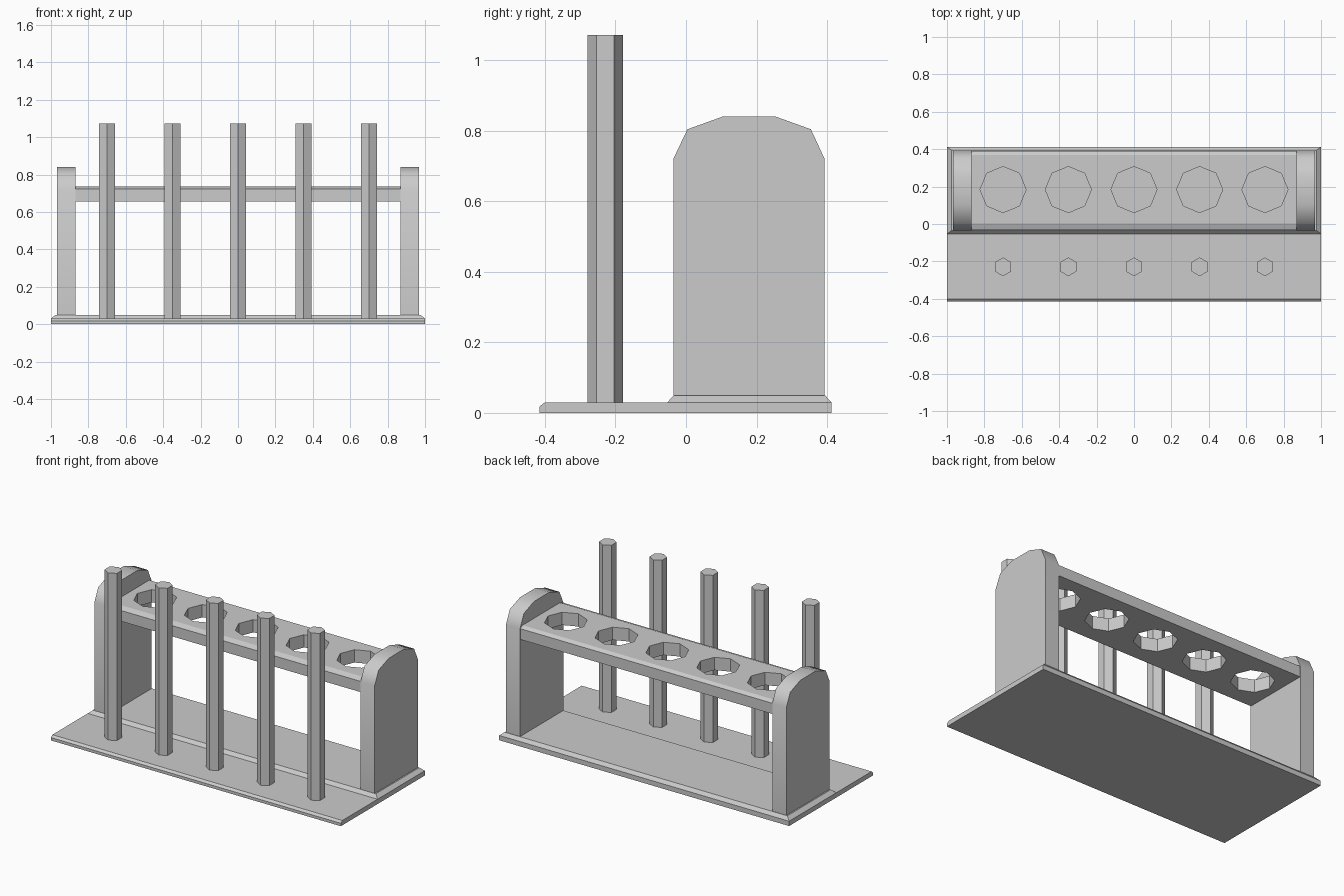
import bpy, bmesh, math
from mathutils import Matrix

cube = bpy.data.objects.get("Cube")
if cube:
    bpy.data.objects.remove(cube, do_unlink=True)

# Single plain grey material
GREY = (0.6, 0.6, 0.6, 1.0)
grey = bpy.data.materials.new("plain_grey")
grey.use_nodes = True
grey.diffuse_color = GREY
grey.node_tree.nodes["Principled BSDF"].inputs["Base Color"].default_value = GREY

STATIONS = [-0.7, -0.351, 0, 0.351, 0.7]


def make_object(name, bm):
    bmesh.ops.recalc_face_normals(bm, faces=bm.faces)
    mesh = bpy.data.meshes.new(name)
    bm.to_mesh(mesh)
    bm.free()
    mesh.materials.append(grey)
    obj = bpy.data.objects.new(name, mesh)
    bpy.context.collection.objects.link(obj)
    return obj


def extrude_profile(name, profile, x0, x1):
    """Sweep a closed (y, z) outline from x0 to x1."""
    bm = bmesh.new()
    face = bm.faces.new([bm.verts.new((x0, y, z)) for y, z in profile])
    swept = bmesh.ops.extrude_face_region(bm, geom=[face])["geom"]
    verts = [v for v in swept if isinstance(v, bmesh.types.BMVert)]
    bmesh.ops.translate(bm, verts=verts, vec=(x1 - x0, 0, 0))
    return make_object(name, bm)


def prism(name, sides, radius, x, y, z0, z1):
    """Upright prism with a corner pointing along y."""
    bm = bmesh.new()
    place = Matrix.Translation((x, y, (z0 + z1) / 2)) @ Matrix.Rotation(math.pi / 2, 4, "Z")
    bmesh.ops.create_cone(bm, cap_ends=True, segments=sides, radius1=radius,
                          radius2=radius, depth=z1 - z0, matrix=place)
    # Align a corner exactly with the y axis
    top = max(bm.verts, key=lambda v: v.co.y).co
    turn = math.pi / 2 - math.atan2(top.y - y, top.x - x)
    bmesh.ops.rotate(bm, verts=bm.verts, cent=(x, y, 0), matrix=Matrix.Rotation(turn, 3, "Z"))
    return make_object(name, bm)


# Base board with a bevelled front edge
extrude_profile("base_board", [(-0.415, 0), (0.412, 0), (0.412, 0.03),
                               (-0.4, 0.03), (-0.415, 0.018)], -1, 1)

# Raised plinth with sloping edges
bm = bmesh.new()
low = [bm.verts.new((x, y, 0.03)) for x, y in
       [(-1, -0.053), (1, -0.053), (1, 0.412), (-1, 0.412)]]
high = [bm.verts.new((x, y, 0.05)) for x, y in
        [(-0.975, -0.034), (0.975, -0.034), (0.975, 0.394), (-0.975, 0.394)]]
bm.faces.new(low)
bm.faces.new(high)
for i in range(4):
    j = (i + 1) % 4
    bm.faces.new([low[i], low[j], high[j], high[i]])
make_object("plinth", bm)

# End panels with rounded tops
arch = [(-0.035, 0.05), (-0.035, 0.722), (0.004, 0.804), (0.104, 0.84),
        (0.254, 0.84), (0.354, 0.804), (0.392, 0.722), (0.392, 0.05)]
for side, name in [(1, "left_end_panel"), (-1, "right_end_panel")]:
    panel = extrude_profile(name, arch, side * 0.87, side * 0.967)
    bpy.ops.object.select_all(action="DESELECT")
    panel.select_set(True)
    bpy.context.view_layer.objects.active = panel
    bpy.ops.object.shade_smooth_by_angle(angle=math.radians(50))

# Shelf with bevelled long edges, pierced by octagonal holes
shelf = extrude_profile("shelf", [(-0.033, 0.655), (0.39, 0.655), (0.39, 0.722),
                                  (0.368, 0.735), (0.002, 0.735), (-0.033, 0.722)], -0.872, 0.872)
cutters = [prism("hole_cutter", 8, 0.123, x, 0.184, 0.6, 0.8) for x in STATIONS]
for cutter in cutters:
    cutter.hide_render = True
    cut = shelf.modifiers.new("hole", "BOOLEAN")
    cut.operation = "DIFFERENCE"
    cut.solver = "EXACT"
    cut.object = cutter
bpy.context.view_layer.update()
graph = bpy.context.evaluated_depsgraph_get()
pierced = bpy.data.meshes.new_from_object(shelf.evaluated_get(graph))
shelf.modifiers.clear()
shelf.data = pierced
for cutter in cutters:
    bpy.data.objects.remove(cutter, do_unlink=True)

# Drying pegs along the front
for i, x in enumerate(STATIONS):
    prism(f"peg_{i + 1}", 6, 0.05, x, -0.229, 0.03, 1.072)
